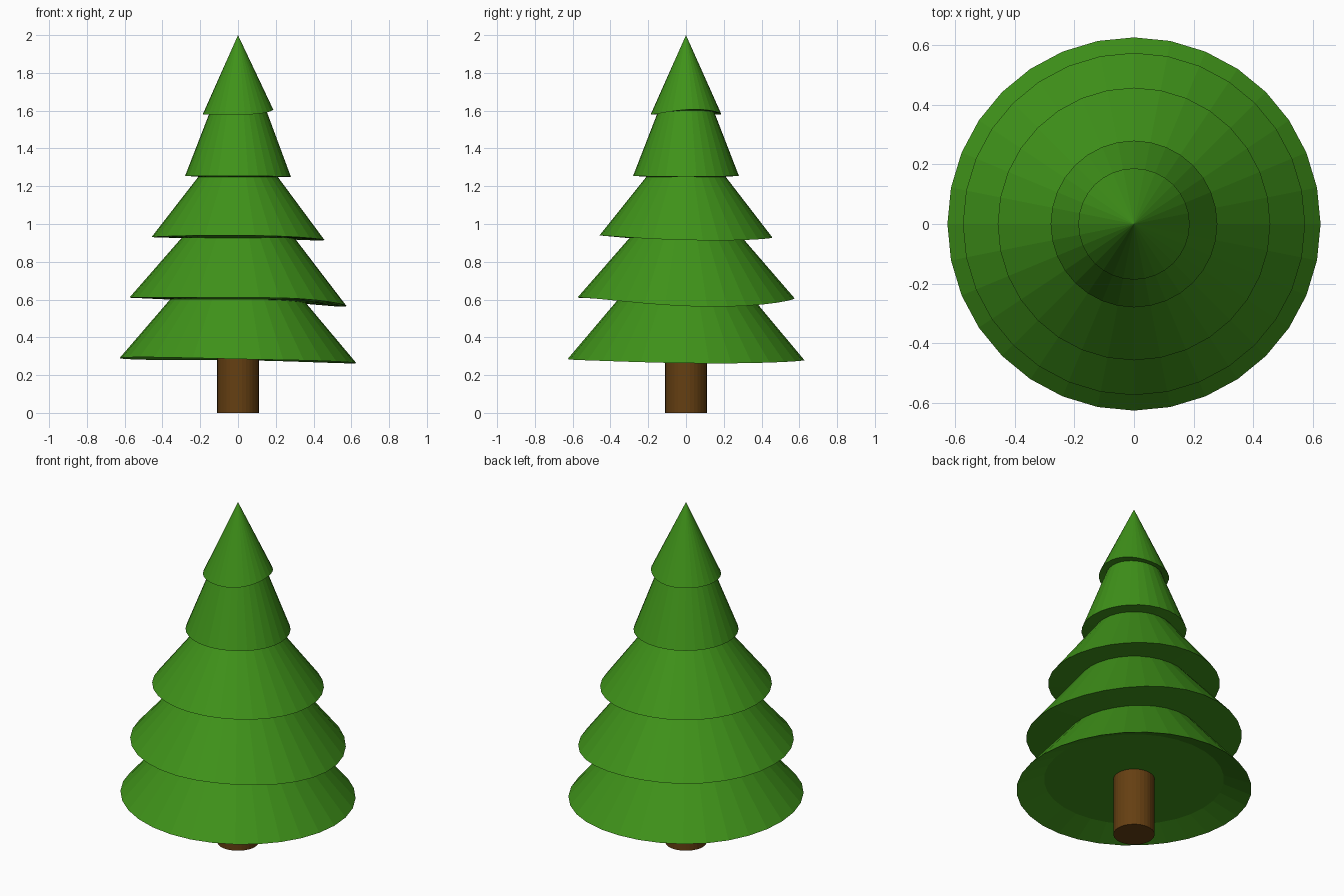
import bpy, bmesh
from math import sin, cos, pi, radians

if "Cube" in bpy.data.objects:
    bpy.data.objects.remove(bpy.data.objects["Cube"])

SIDES = 32


def material(name, rgb):
    m = bpy.data.materials.new(name)
    m.diffuse_color = (*rgb, 1)
    m.use_nodes = True
    m.node_tree.nodes["Principled BSDF"].inputs["Base Color"].default_value = m.diffuse_color
    return m


def lathe(name, rings, mat, apex=None):
    # rings: (radius, height, [(lobe angle in degrees, lobe height), ...])
    bm = bmesh.new()
    loops = []
    for r, z, lobes in rings:
        loop = []
        for i in range(SIDES):
            a = 2 * pi * i / SIDES
            dz = sum(h * max(0, cos(a - radians(c))) ** 2 for c, h in lobes)
            loop.append(bm.verts.new((r * cos(a), r * sin(a), z + dz)))
        loops.append(loop)
    bm.faces.new(loops[0][::-1])
    for lo, hi in zip(loops, loops[1:]):
        for i in range(SIDES):
            j = (i + 1) % SIDES
            bm.faces.new((lo[i], lo[j], hi[j], hi[i]))
    if apex is None:
        bm.faces.new(loops[-1])
    else:
        tip = bm.verts.new((0, 0, apex))
        for i in range(SIDES):
            bm.faces.new((loops[-1][i], loops[-1][(i + 1) % SIDES], tip))
    bmesh.ops.recalc_face_normals(bm, faces=bm.faces)
    me = bpy.data.meshes.new(name)
    bm.to_mesh(me)
    bm.free()
    me.materials.append(mat)
    ob = bpy.data.objects.new(name, me)
    bpy.context.collection.objects.link(ob)
    return ob


# Foliage: recessed underside, then alternating slightly wavy rims and necks
foliage = [
    (0.48, 0.34, []),
    (0.627, 0.28, [(15, -0.018), (215, 0.015)]),
    (0.36, 0.60, [(15, -0.02)]),
    (0.575, 0.61, [(15, -0.048)]),
    (0.30, 0.925, []),
    (0.458, 0.93, [(20, -0.017), (260, 0.01)]),
    (0.21, 1.25, []),
    (0.28, 1.255, [(0, -0.005)]),
    (0.15, 1.59, [(15, 0.012)]),
    (0.187, 1.58, [(15, 0.027)]),
]
lathe("foliage", foliage, material("green", (0.05, 0.29, 0.01)), apex=2.0)

# Trunk
lathe("trunk", [(0.11, 0, []), (0.11, 0.36, [])], material("brown", (0.13, 0.05, 0.006)))
